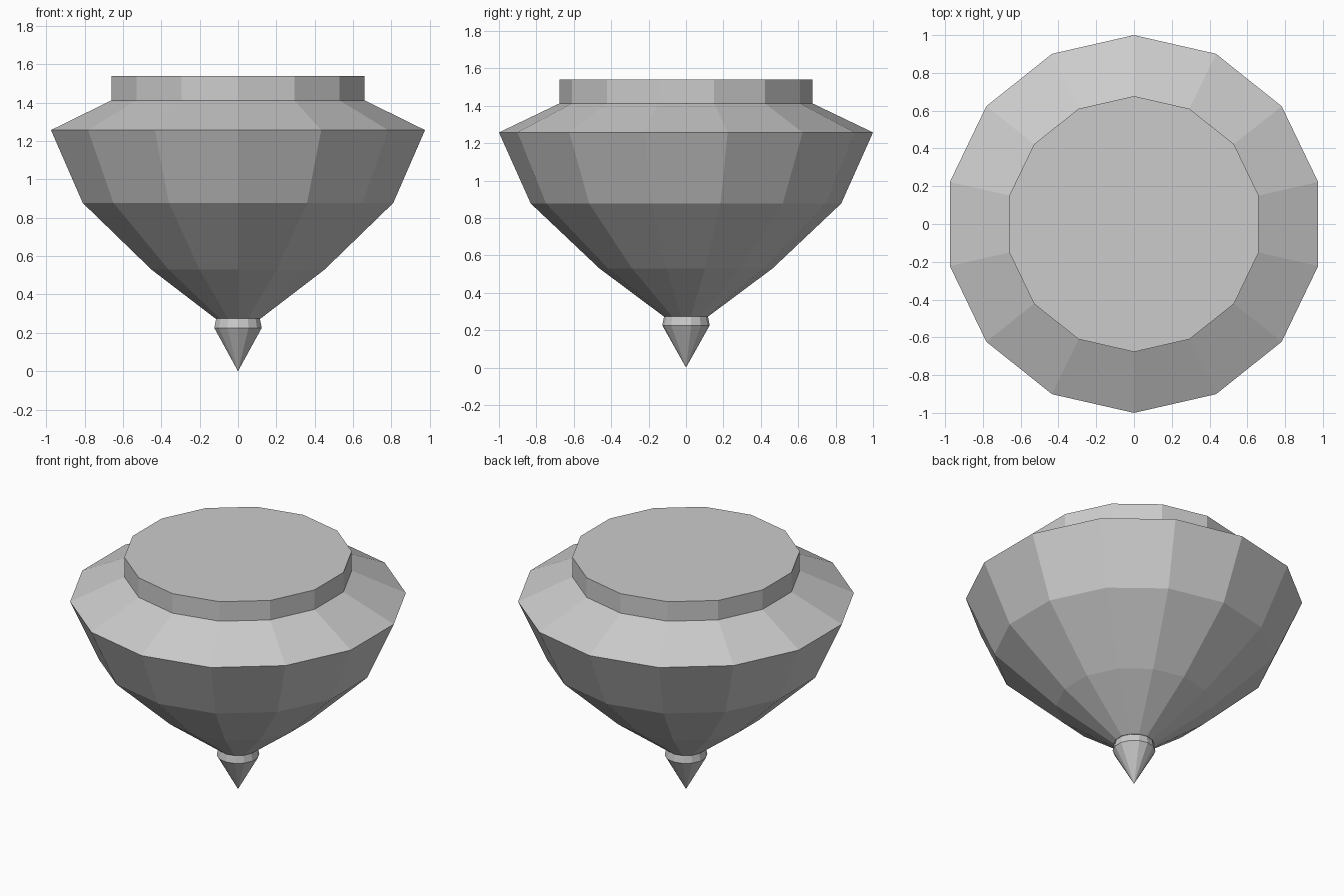
import bpy, bmesh
from math import cos, sin, pi

if "Cube" in bpy.data.objects:
    bpy.data.objects.remove(bpy.data.objects["Cube"])

SIDES = 14


def lathe(name, profile):
    """Flat-faced turned solid from (radius, z) points, bottom to top, with a vertex on +y."""
    bm = bmesh.new()
    rings = []
    for r, z in profile:
        if r == 0:
            rings.append([bm.verts.new((0, 0, z))] * SIDES)
        else:
            angles = [pi / 2 + 2 * pi * i / SIDES for i in range(SIDES)]
            rings.append([bm.verts.new((r * cos(a), r * sin(a), z)) for a in angles])
    for low, high in zip(rings, rings[1:]):
        for i in range(SIDES):
            j = (i + 1) % SIDES
            corners = dict.fromkeys((low[i], low[j], high[j], high[i]))
            bm.faces.new(list(corners))
    # Close the open ends
    if profile[0][0] > 0:
        bm.faces.new(rings[0][::-1])
    if profile[-1][0] > 0:
        bm.faces.new(rings[-1])
    bmesh.ops.recalc_face_normals(bm, faces=bm.faces)
    mesh = bpy.data.meshes.new(name)
    bm.to_mesh(mesh)
    bm.free()
    obj = bpy.data.objects.new(name, mesh)
    bpy.context.collection.objects.link(obj)
    return obj


# Spinning top body with shoulder and raised cap
lathe("top_body", [(0.12, 0.274), (0.463, 0.53), (0.83, 0.877),
                   (1.0, 1.257), (0.677, 1.412), (0.677, 1.54)])

# Pointed tip with a small collar
lathe("tip", [(0, 0), (0.127, 0.226), (0.117, 0.274)])
